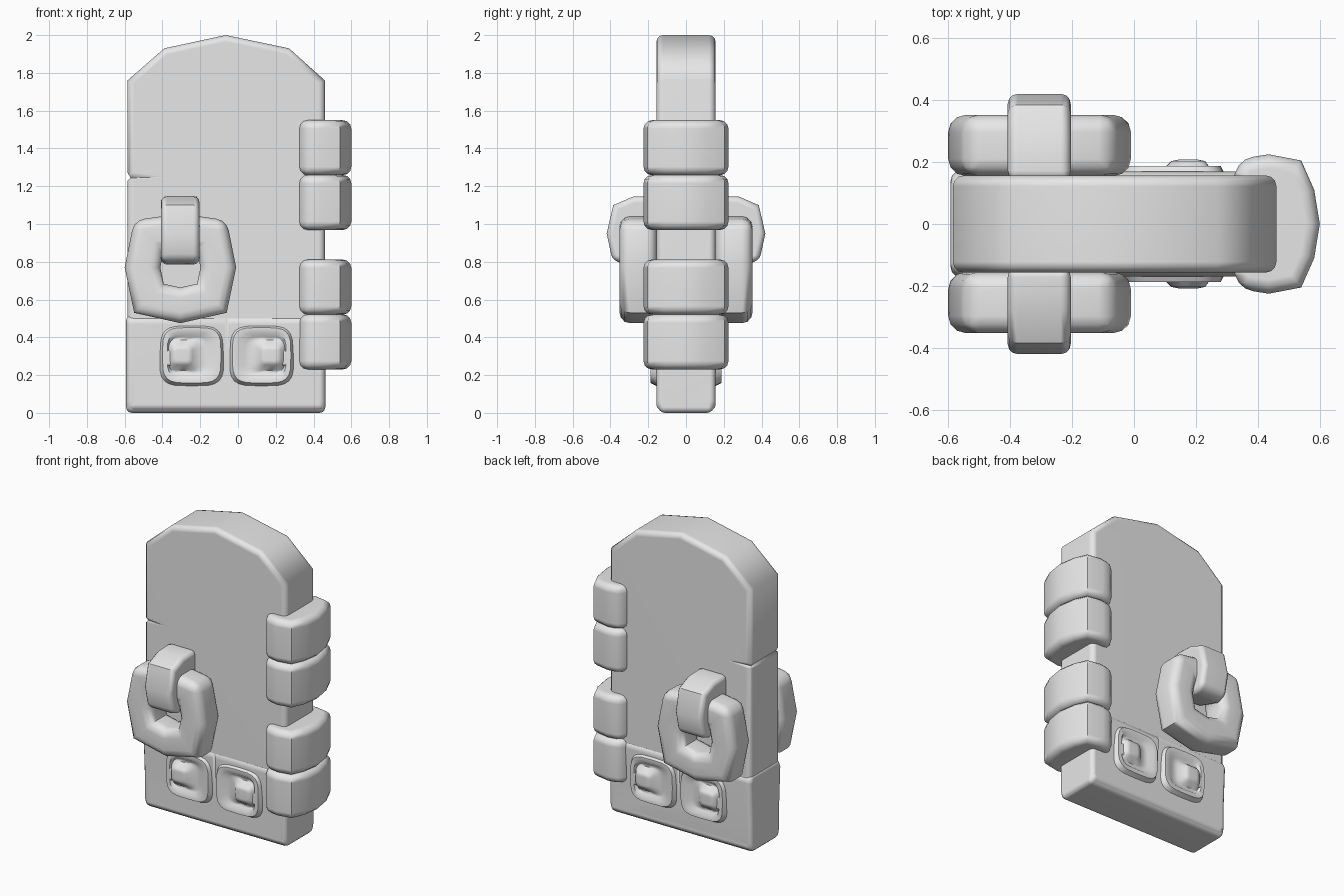
import bpy, bmesh, math

if "Cube" in bpy.data.objects:
    bpy.data.objects.remove(bpy.data.objects["Cube"], do_unlink=True)

stone = bpy.data.materials.new("grey_stone")
stone.use_nodes = True
colour = (0.8, 0.8, 0.8, 1)
stone.diffuse_color = colour
stone.node_tree.nodes["Principled BSDF"].inputs["Base Color"].default_value = colour


def smooth(ob):
    for p in ob.data.polygons:
        p.use_smooth = True
    ob.data.set_sharp_from_angle(angle=math.radians(50))


def finish(name, bm, mirror=False):
    """Turn a bmesh into a smooth grey object, optionally copied to the back."""
    bmesh.ops.recalc_face_normals(bm, faces=bm.faces)
    me = bpy.data.meshes.new(name)
    bm.to_mesh(me)
    bm.free()
    ob = bpy.data.objects.new(name, me)
    bpy.context.scene.collection.objects.link(ob)
    me.materials.append(stone)
    smooth(ob)
    if mirror:
        m = ob.modifiers.new("back_copy", 'MIRROR')
        m.use_axis = (False, True, False)
        m.use_mirror_merge = False
    ob.modifiers.new("even_shading", 'WEIGHTED_NORMAL').keep_sharp = True
    return ob


def place(axis, a, u, v):
    return {'x': (a, u, v), 'y': (u, a, v), 'z': (u, v, a)}[axis]


def round_edges(bm, width, limit=1.0, segments=3):
    bmesh.ops.recalc_face_normals(bm, faces=bm.faces)
    edges = [e for e in bm.edges if e.calc_face_angle(0) > limit]
    bmesh.ops.bevel(bm, geom=edges, offset=width, segments=segments,
                    profile=0.5, affect='EDGES', clamp_overlap=True)


def prism(outline, axis, lo, hi, width=0, limit=1.0):
    bm = bmesh.new()
    ends = [[bm.verts.new(place(axis, a, u, v)) for u, v in outline] for a in (lo, hi)]
    for end in ends:
        bm.faces.new(end)
    n = len(outline)
    for i in range(n):
        j = (i + 1) % n
        bm.faces.new((ends[0][i], ends[0][j], ends[1][j], ends[1][i]))
    if width:
        round_edges(bm, width, limit)
    return bm


def cut(ob, bm):
    """Carve a shape out of an object and drop the cutter."""
    tool = finish("cutter", bm)
    tool.hide_render = True
    mod = ob.modifiers.new("cut", 'BOOLEAN')
    mod.operation, mod.solver, mod.object = 'DIFFERENCE', 'EXACT', tool
    graph = bpy.context.evaluated_depsgraph_get()
    me = bpy.data.meshes.new_from_object(ob.evaluated_get(graph))
    ob.modifiers.remove(mod)
    ob.data = me
    bpy.data.objects.remove(tool, do_unlink=True)
    smooth(ob)


def wedge(points):
    bm = bmesh.new()
    bmesh.ops.convex_hull(bm, input=[bm.verts.new(p) for p in points])
    return bm


# Arched door slab
slab = finish("door_slab", prism(
    [(-0.585, 0.01), (0.46, 0.01), (0.46, 1.76), (0.27, 1.93),
     (-0.065, 2.0), (-0.39, 1.93), (-0.585, 1.76)],
    'y', -0.157, 0.157, 0.035))

# Cracks running in from the right edge, on the front, back and side
for s in (-1, 1):
    cut(slab, wedge([(-0.36, s * 0.158, 1.25), (-0.63, s * 0.2, 1.33),
                     (-0.63, s * 0.2, 1.21), (-0.63, s * 0.12, 1.24)]))
cut(slab, wedge([(x, y, z) for y in (-0.2, 0.2)
                 for x, z in ((-0.6, 1.3), (-0.6, 1.21), (-0.57, 1.245))]))

# Base band with sloping top and a groove between its two tiles
half = [(0.14, 0), (0.157, 0.06), (0.157, 0.2), (0.17, 0.47), (0.15, 0.52)]
base = finish("base_band", prism(
    half + [(-y, z) for y, z in reversed(half)], 'x', -0.592, 0.462, 0.03))
for s in (-1, 1):
    cut(base, wedge([(-0.06 + dx, s * y, z) for z in (0.17, 0.6)
                     for dx, y in ((-0.025, 0.2), (0.025, 0.2), (0, 0.15))]))

# Carved tiles: raised rim, sunken channel and a central boss
RINGS = [(0.18, 0.14, 0), (0.155, 0.187, 0), (0.125, 0.187, 0.1),
         (0.105, 0.168, 0.3), (0.085, 0.168, 0.9), (0.055, 0.203, 1), (0.03, 0.208, 1)]
STEPS = 24


def tile(name, side):
    bm = bmesh.new()
    cx = -0.06 + side * 0.185
    rows = []
    for size, depth, shift in RINGS:
        row = []
        for k in range(STEPS):
            t = math.tau * k / STEPS
            u, v = (math.copysign(abs(w) ** 0.5, w) for w in (math.cos(t), math.sin(t)))
            row.append(bm.verts.new((cx + side * shift * 0.05 + size * u,
                                     -depth, 0.305 + size * v * 0.95)))
        rows.append(row)
    for a, b in zip(rows, rows[1:]):
        for k in range(STEPS):
            j = (k + 1) % STEPS
            bm.faces.new((a[k], a[j], b[j], b[k]))
    bm.faces.new(rows[-1])
    finish(name, bm, True)
    # Bridge that joins the boss to the rim as a spiral
    x0, x1 = sorted((cx + side * 0.07, cx + side * 0.14))
    finish(name + "_bridge", prism(
        [(x0, 0.25), (x1, 0.25), (x1, 0.33), (x0, 0.33)], 'y', -0.188, -0.15, 0.012), True)


tile("left_tile", 1)
tile("right_tile", -1)

# Two hinges, each a stack of two rounded blocks
side_half = [(0.6, 0), (0.582, 0.11), (0.54, 0.205), (0.435, 0.225), (0.34, 0.21), (0.325, 0.16)]
hinge = side_half + [(x, -y) for x, y in reversed(side_half[1:])]
for name, bottom in (("lower", 0.23), ("upper", 0.968)):
    for i, part in enumerate(("bottom", "top")):
        z = bottom + i * 0.29
        finish(f"{name}_hinge_{part}", prism(hinge, 'z', z, z + 0.292, 0.045))

# Angular pull ring
outer = [(0.295, 0), (0.245, 0.25), (0, 0.285), (-0.245, 0.25),
         (-0.295, 0), (-0.245, -0.24), (0, -0.295), (-0.245 * -1, -0.24)]
outer = outer[:5] + [(-0.245, -0.24), (0, -0.295), (0.245, -0.24)]
inner = [(x * 0.36, z * 0.36) for x, z in outer]
bm = bmesh.new()
loops = [[bm.verts.new((-0.305 + x, y, 0.77 + z)) for x, z in pts]
         for pts, y in ((outer, -0.155), (outer, -0.352), (inner, -0.352), (inner, -0.155))]
for a, b in zip(loops, loops[1:] + loops[:1]):
    for k in range(8):
        j = (k + 1) % 8
        bm.faces.new((a[k], a[j], b[j], b[k]))
round_edges(bm, 0.055, 1.2)
finish("pull_ring", bm, True)

# Bracket that holds the ring to the slab
bracket = [(-0.14, 1.15), (-0.28, 1.145), (-0.385, 1.1), (-0.42, 0.95),
           (-0.39, 0.81), (-0.32, 0.785), (-0.14, 0.84)]
finish("ring_bracket", prism(bracket, 'x', -0.408, -0.204, 0.032), True)
